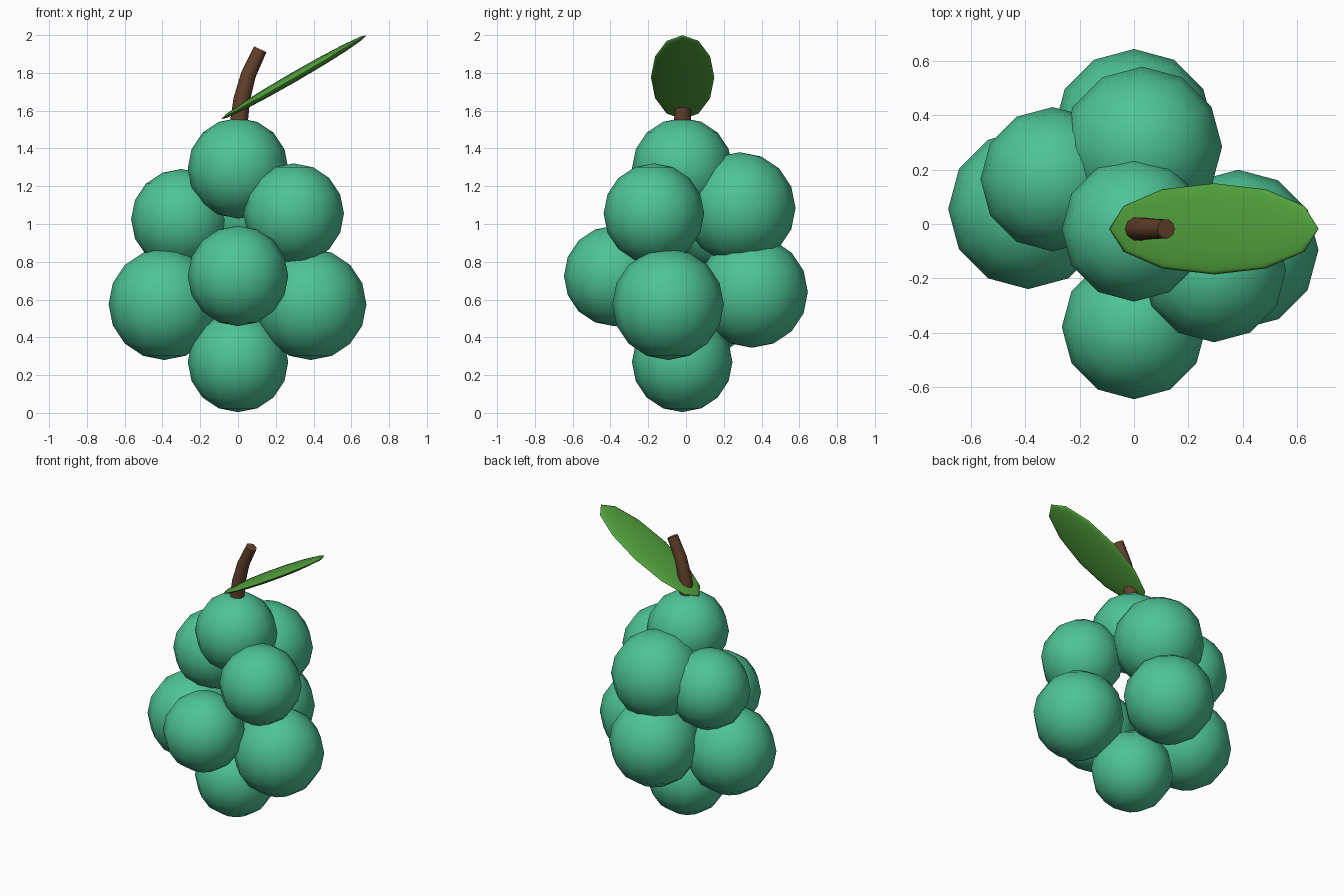
import bpy, bmesh, math
from mathutils import Matrix, Vector

cube = bpy.data.objects.get("Cube")
if cube:
    bpy.data.objects.remove(cube)


def material(name, rgb):
    mat = bpy.data.materials.new(name)
    mat.use_nodes = True
    mat.diffuse_color = (*rgb, 1)
    mat.node_tree.nodes["Principled BSDF"].inputs["Base Color"].default_value = (*rgb, 1)
    return mat


green_fruit = material("sea green", (0.075, 0.55, 0.31))
leaf_green = material("leaf green", (0.085, 0.36, 0.046))
bark_brown = material("bark brown", (0.125, 0.053, 0.025))


def add_object(name, bm, mat):
    mesh = bpy.data.meshes.new(name)
    bm.to_mesh(mesh)
    bm.free()
    mesh.materials.append(mat)
    obj = bpy.data.objects.new(name, mesh)
    bpy.context.collection.objects.link(obj)
    return obj


def ellipsoid(name, centre, size, mat, tilt=0.0):
    """Low-poly ball, scaled along its own axes and tilted about y."""
    bm = bmesh.new()
    bmesh.ops.create_uvsphere(bm, u_segments=12, v_segments=8, radius=1)
    for face in bm.faces:
        face.smooth = True
    obj = add_object(name, bm, mat)
    obj.location = centre
    obj.scale = size
    obj.rotation_euler.y = tilt
    return obj


# Grapes: small and large balls stacked in tiers
SMALL, LARGE = 0.266, 0.295
grapes = {
    "top_grape": ((0, -0.02, 1.295), SMALL),
    "upper_right_grape": ((-0.30, 0.165, 1.025), SMALL),
    "upper_left_grape": ((0.295, -0.17, 1.055), SMALL),
    "upper_back_grape": ((0.03, 0.285, 1.085), LARGE),
    "lower_right_grape": ((-0.39, 0.055, 0.575), LARGE),
    "lower_left_grape": ((0.385, -0.095, 0.575), LARGE),
    "lower_front_grape": ((0, -0.38, 0.725), SMALL),
    "lower_back_grape": ((0, 0.35, 0.64), LARGE),
    "bottom_grape": ((0, -0.02, 0.27), SMALL),
}
for name, (centre, radius) in grapes.items():
    ellipsoid(name, centre, (radius,) * 3, green_fruit)

# Leaf: a flattened ball rising to the left
ellipsoid("leaf", (0.295, -0.018, 1.777), (0.445, 0.168, 0.026), leaf_green,
          math.radians(-30))

# Stem: rings swept along a bending, tapering path
path = [(0.005, 1.54, 0.047), (0.02, 1.66, 0.044), (0.055, 1.79, 0.040), (0.118, 1.925, 0.036)]
SIDES = 10
bm = bmesh.new()
rings = []
for i, (x, z, radius) in enumerate(path):
    before, after = path[max(i - 1, 0)], path[min(i + 1, len(path) - 1)]
    lean = math.atan2(after[0] - before[0], after[1] - before[1])
    turn = Matrix.Rotation(lean, 3, "Y")
    ring = []
    for k in range(SIDES):
        a = math.tau * k / SIDES
        offset = turn @ Vector((radius * math.cos(a), radius * math.sin(a), 0))
        ring.append(bm.verts.new(Vector((x, -0.018, z)) + offset))
    rings.append(ring)
for low, high in zip(rings, rings[1:]):
    for k in range(SIDES):
        n = (k + 1) % SIDES
        bm.faces.new((low[k], low[n], high[n], high[k])).smooth = True
bm.faces.new(rings[0][::-1])
bm.faces.new(rings[-1])
for ring in (rings[0], rings[-1]):
    for k in range(SIDES):
        bm.edges.get((ring[k], ring[(k + 1) % SIDES])).smooth = False
add_object("stem", bm, bark_brown)
